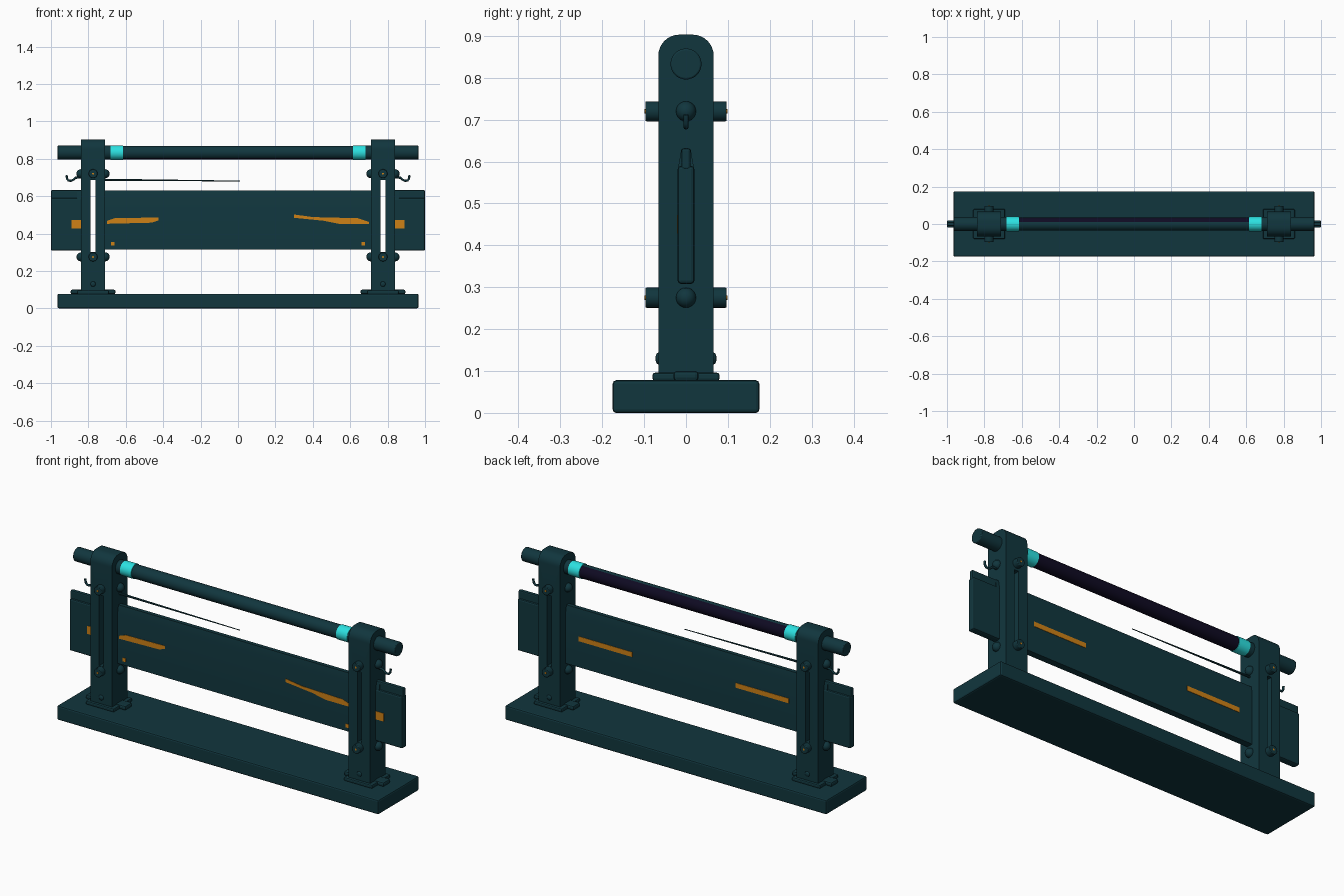
import bpy, bmesh, math
from mathutils import Vector

if "Cube" in bpy.data.objects:
    bpy.data.objects.remove(bpy.data.objects["Cube"])


def material(name, rgb):
    m = bpy.data.materials.new(name)
    m.diffuse_color = (*rgb, 1)
    m.use_nodes = True
    m.node_tree.nodes["Principled BSDF"].inputs["Base Color"].default_value = m.diffuse_color
    return m


TEAL = material("dark teal", (0.0055, 0.037, 0.048))
PURPLE = material("midnight purple", (0.0045, 0.003, 0.016))
CYAN = material("bright cyan", (0.025, 0.75, 0.75))
ORANGE = material("burnt orange", (0.62, 0.22, 0.008))


def finish(name, bm, mat, smooth=True, bevel=0):
    bmesh.ops.recalc_face_normals(bm, faces=bm.faces)
    me = bpy.data.meshes.new(name)
    bm.to_mesh(me)
    bm.free()
    ob = bpy.data.objects.new(name, me)
    bpy.context.collection.objects.link(ob)
    me.materials.append(mat)
    bpy.ops.object.select_all(action='DESELECT')
    ob.select_set(True)
    bpy.context.view_layer.objects.active = ob
    if smooth:
        bpy.ops.object.shade_smooth_by_angle(angle=math.radians(35))
    if bevel:
        b = ob.modifiers.new("bevel", 'BEVEL')
        b.width, b.segments = bevel, 2
    return ob


def box(name, x, y, z, mat=TEAL, bevel=0):
    bm = bmesh.new()
    bmesh.ops.create_cube(bm, size=1)
    for v in bm.verts:
        v.co = Vector([(r[0] + r[1]) / 2 + c * (r[1] - r[0]) for r, c in zip((x, y, z), v.co)])
    return finish(name, bm, mat, False, bevel)


def rod(name, a, b, r1, r2=None, mat=TEAL, seg=24, bevel=0):
    a, b = Vector(a), Vector(b)
    bm = bmesh.new()
    bmesh.ops.create_cone(bm, cap_ends=True, segments=seg, radius1=r1,
                          radius2=r1 if r2 is None else r2, depth=(b - a).length)
    q = (b - a).to_track_quat('Z', 'Y')
    for v in bm.verts:
        v.co = q @ v.co + (a + b) / 2
    return finish(name, bm, mat, True, bevel)


def prism(name, pts, axis, lo, hi, mat=TEAL, bevel=0):
    """Extrude a profile along x (pts are y,z) or y (pts are x,z)."""
    bm = bmesh.new()
    vs = [bm.verts.new((lo, p, q) if axis == 'x' else (p, lo, q)) for p, q in pts]
    f = bm.faces.new(vs)
    ext = bmesh.ops.extrude_face_region(bm, geom=[f])
    step = Vector((hi - lo, 0, 0) if axis == 'x' else (0, hi - lo, 0))
    for g in ext['geom']:
        if isinstance(g, bmesh.types.BMVert):
            g.co += step
    return finish(name, bm, mat, True, bevel)


def dome(name, centre, scale):
    bm = bmesh.new()
    bmesh.ops.create_uvsphere(bm, u_segments=16, v_segments=10, radius=1)
    for v in bm.verts:
        v.co = Vector([c + s * k for c, s, k in zip(centre, scale, v.co)])
    return finish(name, bm, TEAL)


def cut(ob, cutter):
    m = ob.modifiers.new("slot", 'BOOLEAN')
    m.operation, m.solver, m.object = 'DIFFERENCE', 'EXACT', cutter


# base plank
box("base_plank", (-0.965, 0.965), (-0.175, 0.175), (0, 0.078), bevel=0.008)

# long board running through both posts
board = prism("long_board", [(-0.018, 0.315), (0.018, 0.315), (0.018, 0.59), (0.011, 0.63),
                             (-0.011, 0.63), (-0.018, 0.59)], 'x', -0.86, 0.86)

# post side profile with rounded head
profile = [(-0.066, 0.08), (0.066, 0.08)]
for i in range(9):
    a = math.pi / 2 * i / 8
    profile.append((0.016 + 0.05 * math.cos(a), 0.853 + 0.05 * math.sin(a)))
for i in range(9):
    a = math.pi / 2 * (1 + i / 8)
    profile.append((-0.016 + 0.05 * math.cos(a), 0.853 + 0.05 * math.sin(a)))

for s, side in ((-1, "left"), (1, "right")):
    cx = s * 0.775
    # slotted post
    slot = box(side + "_slot_cutter", (cx - 0.0125, cx + 0.0125), (-0.3, 0.3), (0.3, 0.685))
    slot.hide_render = True
    slot.hide_set(True)
    post = prism(side + "_post", profile, 'x', cx - 0.065, cx + 0.065)
    cut(post, slot)
    cut(board, slot)

    # foot collar and side cleats
    box(side + "_foot_collar", (cx - 0.085, cx + 0.085), (-0.08, 0.08), (0.076, 0.096), bevel=0.006)
    box(side + "_foot_cleat", (cx - 0.12, cx + 0.12), (-0.03, 0.03), (0.076, 0.1), bevel=0.008)
    for y in (-0.066, 0.066):
        dome(side + "_foot_stud", (cx, y, 0.13), (0.014, 0.007, 0.014))

    # board end with softened corners
    xs = sorted((s * 0.835, s * 1.0))
    box(side + "_board_end", xs, (-0.02, 0.02), (0.308, 0.59), bevel=0.008)
    box(side + "_board_end_lip", xs, (-0.011, 0.011), (0.58, 0.632), bevel=0.006)

    # cross bolts with orange pins, and domed side studs
    for z in (0.275, 0.72):
        rod(side + "_cross_bolt", (cx, -0.097, z), (cx, 0.097, z), 0.024, bevel=0.003)
        for y in (-0.0975, 0.0975):
            rod(side + "_bolt_pin", (cx, y - 0.001, z), (cx, y + 0.001, z), 0.005, mat=ORANGE, seg=12)
        for x in (cx - 0.065, cx + 0.065):
            dome(side + "_side_stud", (x, 0, z), (0.024, 0.024, 0.024))

    # wire hook
    cu = bpy.data.curves.new(side + "_wire_hook", 'CURVE')
    cu.dimensions = '3D'
    cu.bevel_depth, cu.bevel_resolution = 0.006, 2
    cu.use_fill_caps = True
    sp = cu.splines.new('POLY')
    path = [(0.84, 0.70), (0.87, 0.698), (0.88, 0.688), (0.892, 0.682),
            (0.906, 0.683), (0.914, 0.692), (0.917, 0.712)]
    sp.points.add(len(path) - 1)
    for p, (x, z) in zip(sp.points, path):
        p.co = (s * x, 0, z, 1)
    cu.materials.append(TEAL)
    bpy.context.collection.objects.link(bpy.data.objects.new(side + "_wire_hook", cu))

    # top bar end and cyan collar
    rod(side + "_bar_end", (s * 0.67, 0, 0.833), (s * 0.966, 0, 0.833), 0.037, seg=32, bevel=0.004)
    rod(side + "_bar_collar", (s * 0.615, 0, 0.833), (s * 0.682, 0, 0.833), 0.039, mat=CYAN, seg=32)

    # painted marks on the board
    xs = sorted((s * 0.84, s * 0.89))
    box(side + "_end_mark", xs, (-0.022, -0.018), (0.428, 0.472), ORANGE)
    xs = sorted((s * 0.31, s * 0.63))
    box(side + "_back_stripe", xs, (0.015, 0.020), (0.457, 0.483), ORANGE)
    xs = sorted((s * 0.66, s * 0.68))
    box(side + "_corner_mark", xs, (-0.020, -0.016), (0.335, 0.355), ORANGE)

# front stripes: level on the left, slanting on the right
prism("left_front_stripe", [(-0.70, 0.452), (-0.46, 0.458), (-0.425, 0.47), (-0.425, 0.486),
                            (-0.66, 0.482), (-0.70, 0.468)], 'y', -0.020, -0.016, ORANGE)
prism("right_front_stripe", [(0.30, 0.484), (0.46, 0.468), (0.54, 0.452), (0.70, 0.452), (0.70, 0.462),
                             (0.64, 0.482), (0.40, 0.488), (0.30, 0.502)], 'y', -0.020, -0.016, ORANGE)

# top bar, purple on its front and upper side, teal behind
bar = rod("top_bar", (-0.64, 0, 0.833), (0.64, 0, 0.833), 0.036, seg=40)
bar.data.materials.append(TEAL)
facing = Vector((0, -0.9, 0.44))
for f in bar.data.polygons:
    f.material_index = 0 if f.normal.dot(facing) > -0.1 else 1
bar.data.materials[0] = PURPLE

# thin spike under the bar
rod("thin_spike", (-0.71, 0, 0.687), (0.01, 0, 0.681), 0.006, 0.002, seg=10)
